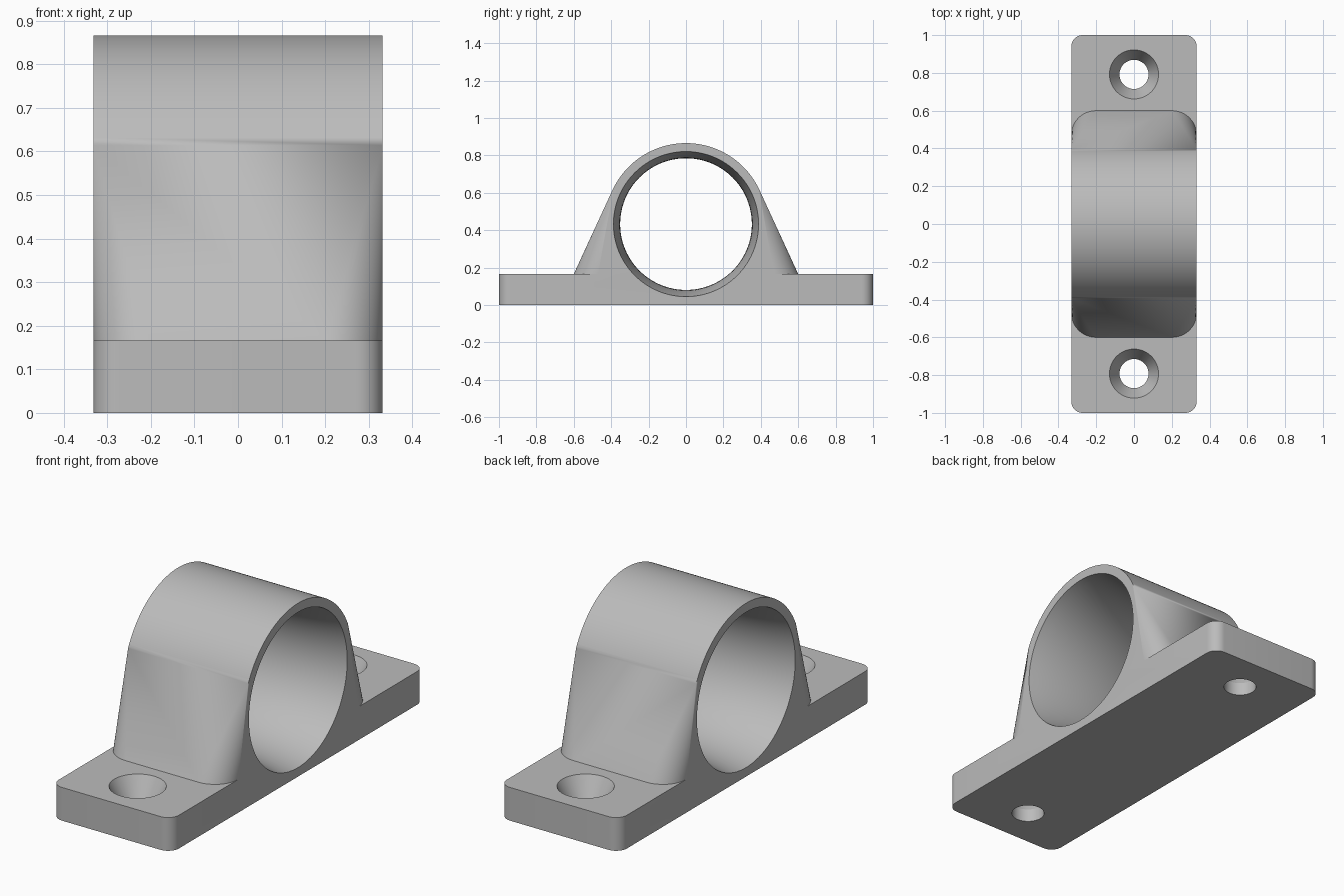
import bpy, bmesh
from math import cos, sin, pi, radians, asin, sqrt

if "Cube" in bpy.data.objects:
    bpy.data.objects.remove(bpy.data.objects["Cube"])

HALF_W, BASE_H = 0.332, 0.166      # half width and flange height
AXIS, RAD = 0.433, 0.433           # ring centre height and outer radius
TANGENT = radians(24.7)            # where the sloping flank meets the ring

grey = bpy.data.materials.new("satin grey")
grey.use_nodes = True
grey.diffuse_color = (0.5, 0.5, 0.5, 1)
grey.node_tree.nodes["Principled BSDF"].inputs["Base Color"].default_value = (0.5, 0.5, 0.5, 1)


def finish(bm, name):
    bmesh.ops.recalc_face_normals(bm, faces=bm.faces)
    mesh = bpy.data.meshes.new(name)
    bm.to_mesh(mesh)
    bm.free()
    mesh.materials.append(grey)
    obj = bpy.data.objects.new(name, mesh)
    bpy.context.collection.objects.link(obj)
    return obj


def rounded_corners(half_x, half_y, r, steps=10):
    """Outline of a rounded rectangle."""
    pts = []
    for i, (sx, sy) in enumerate(((1, 1), (-1, 1), (-1, -1), (1, -1))):
        for k in range(steps + 1):
            a = pi / 2 * (i + k / steps)
            pts.append((sx * (half_x - r) + r * cos(a), sy * (half_y - r) + r * sin(a)))
    return pts


def hull(points, name):
    bm = bmesh.new()
    for p in points:
        bm.verts.new(p)
    bmesh.ops.convex_hull(bm, input=bm.verts)
    bmesh.ops.dissolve_limit(bm, angle_limit=0.002, verts=bm.verts, edges=bm.edges)
    return finish(bm, name)


def lathe(profile, place, name, sides):
    """Capped solid of revolution; profile holds (radius, distance) pairs."""
    bm = bmesh.new()
    rings = [[bm.verts.new(place(r * cos(2 * pi * k / sides), r * sin(2 * pi * k / sides), d))
              for k in range(sides)] for r, d in profile]
    for a, b in zip(rings, rings[1:]):
        for k in range(sides):
            n = (k + 1) % sides
            bm.faces.new((a[k], a[n], b[n], b[k]))
    bm.faces.new(rings[0])
    bm.faces.new(rings[-1])
    return finish(bm, name)


def combine(target, other, operation):
    mod = target.modifiers.new(operation.lower(), 'BOOLEAN')
    mod.operation, mod.solver, mod.object = operation, 'EXACT', other
    bpy.context.view_layer.objects.active = target
    bpy.ops.object.modifier_apply(modifier=mod.name)
    bpy.data.objects.remove(other)


# Flange with rounded corners
bracket = hull([(x, y, z) for z in (0, BASE_H) for x, y in rounded_corners(HALF_W, 1, 0.06)],
               "pipe_bracket")

# Saddle: rounded foot blending up into the round top
foot = [(x, y, z) for z in (0.1, BASE_H) for x, y in rounded_corners(HALF_W, 0.6, 0.13, 12)]
arch = []
for k in range(49):
    a = TANGENT + (pi - 2 * TANGENT) * k / 48
    arch += [(sx * HALF_W, RAD * cos(a), AXIS + RAD * sin(a)) for sx in (-1, 1)]
combine(bracket, hull(foot + arch, "saddle"), 'UNION')

# Bore, narrowest at the middle and flaring along an arc to both ends
END_R, MID_R = 0.388, 0.352
curve = (HALF_W ** 2 + (END_R - MID_R) ** 2) / (2 * (END_R - MID_R))
bore = []
for k in range(-9, 10):
    x = HALF_W * k / 8
    bore.append((MID_R + curve - sqrt(curve ** 2 - x ** 2), x))
combine(bracket, lathe(bore, lambda u, v, d: (d, u, AXIS + v), "bore", 96), 'DIFFERENCE')

# Countersunk screw holes
for side in (-1, 1):
    screw = [(0.077, -0.1), (0.077, 0.066), (0.13, BASE_H), (0.13, 0.2)]
    combine(bracket, lathe(screw, lambda u, v, d: (u, v + side * 0.792, d), "screw_hole", 48),
            'DIFFERENCE')

# Smooth curved faces, crisp edges
bpy.ops.object.select_all(action='DESELECT')
bracket.select_set(True)
bpy.context.view_layer.objects.active = bracket
bpy.ops.object.shade_smooth_by_angle(angle=radians(25))
